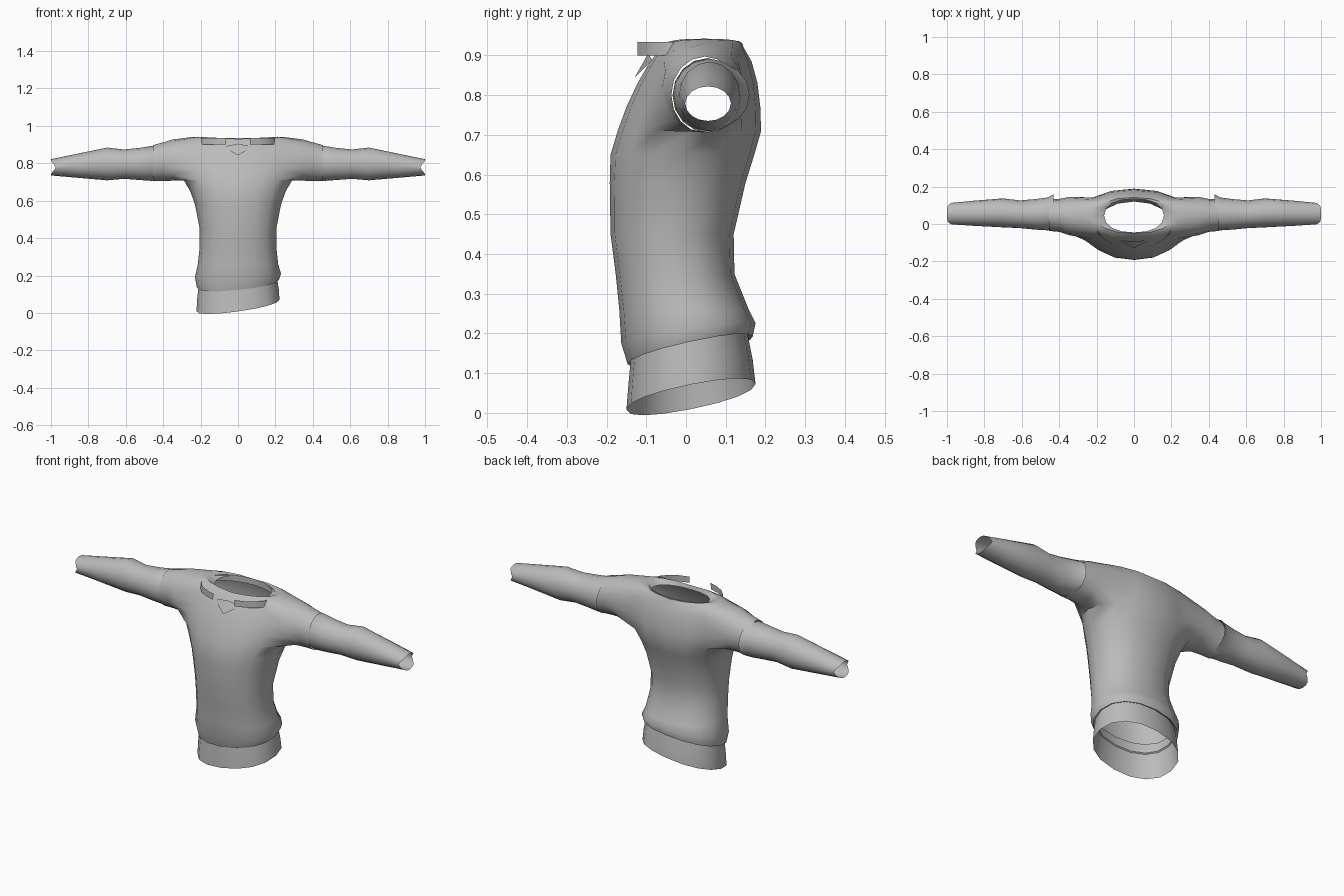
import bpy, bmesh, math
from mathutils import Vector

cube = bpy.data.objects.get("Cube")
if cube:
    bpy.data.objects.remove(cube)

N = 16
cloth = bpy.data.materials.new("grey_cloth")
cloth.use_nodes = True
cloth.diffuse_color = (0.5, 0.5, 0.5, 1)
cloth.node_tree.nodes["Principled BSDF"].inputs["Base Color"].default_value = (0.5, 0.5, 0.5, 1)


def power(v, e):
    return math.copysign(abs(v) ** e, v)


def finish(bm, name):
    bmesh.ops.recalc_face_normals(bm, faces=bm.faces)
    mesh = bpy.data.meshes.new(name)
    bm.to_mesh(mesh)
    bm.free()
    mesh.materials.append(cloth)
    ob = bpy.data.objects.new(name, mesh)
    bpy.context.scene.collection.objects.link(ob)
    bpy.ops.object.select_all(action='DESELECT')
    ob.select_set(True)
    bpy.context.view_layer.objects.active = ob
    bpy.ops.object.shade_smooth_by_angle(angle=math.radians(50))
    return ob


def body_ring(bm, z, half, front, back, tilt_x=0, tilt_y=0, e=0.9):
    """Horizontal ring, first vertex at +x; tilts slope the edge."""
    ring = []
    for i in range(N):
        a = math.tau * i / N
        x = half * power(math.cos(a), e)
        y = (front + back) / 2 + (back - front) / 2 * power(math.sin(a), e)
        ring.append(bm.verts.new((x, y, z + tilt_x * x + tilt_y * y)))
    return ring


def sleeve_ring(bm, side, x, low, high, front, back, notch=0):
    """Ring around the arm at distance x; notch cuts back its front and back."""
    ring = []
    for i in range(N):
        a = math.tau * i / N
        y = (front + back) / 2 + (back - front) / 2 * math.cos(a)
        z = (low + high) / 2 + (high - low) / 2 * math.sin(a)
        ring.append(bm.verts.new((side * (x - notch * abs(math.cos(a)) ** 6), y, z)))
    return ring


def loft(bm, rings, closed=True):
    for a, b in zip(rings, rings[1:]):
        for i in range(len(a) if closed else len(a) - 1):
            j = (i + 1) % len(a)
            bm.faces.new((a[i], a[j], b[j], b[i]))


# Shirt body, with armholes left open in the upper rows
bm = bmesh.new()
rings = [body_ring(bm, *r) for r in (
    (0.165, 0.205, -0.135, 0.155, 0.10, 0.22),
    (0.155, 0.22, -0.147, 0.168, 0.10, 0.22),
    (0.20, 0.23, -0.163, 0.175, 0.04, 0.15),
    (0.26, 0.215, -0.168, 0.158),
    (0.35, 0.205, -0.177, 0.122),
    (0.45, 0.205, -0.19, 0.12),
    (0.58, 0.23, -0.192, 0.15),
    (0.65, 0.255, -0.19, 0.172),
    (0.71, 0.29, -0.172, 0.189),
    (0.77, 0.30, -0.15, 0.187),
    (0.83, 0.30, -0.122, 0.18),
    (0.885, 0.285, -0.09, 0.165),
    (0.93, 0.25, -0.06, 0.145),
    (0.94, 0.21, -0.05, 0.142),
    (0.915, 0.16, -0.045, 0.135, 0, 0.12))]
for v in rings[12]:                      # shoulders rise above the neck front
    v.co.z += 0.02 * abs(v.co.x) / 0.25 - 0.01
for v in rings[13]:
    v.co.z += 0.012 * abs(v.co.x) / 0.21 - 0.01
loft(bm, rings)
ARM_LOW, ARM_HIGH = 8, 12
bm.faces.ensure_lookup_table()
holes = []
for row in range(ARM_LOW, ARM_HIGH):
    for col in (-2, -1, 0, 1, 6, 7, 8, 9):
        holes.append(bm.faces[row * N + col % N])
bmesh.ops.delete(bm, geom=holes, context='FACES')

# Short upper sleeves joined to the armholes
for side, mid in ((1, 0), (-1, 8)):
    first = sleeve_ring(bm, side, 0.345, 0.707, 0.928, -0.06, 0.145)
    cols = [mid + side * k for k in (-2, -1, 0, 1, 2)]
    rim = [rings[r][c % N] for r, c in
           [(10, cols[4]), (11, cols[4]), (12, cols[4]), (12, cols[3]),
            (12, cols[2]), (12, cols[1]), (12, cols[0]), (11, cols[0]),
            (10, cols[0]), (9, cols[0]), (8, cols[0]), (8, cols[1]),
            (8, cols[2]), (8, cols[3]), (8, cols[4]), (9, cols[4])]]
    loft(bm, [rim, first,
              sleeve_ring(bm, side, 0.40, 0.706, 0.912, -0.042, 0.134),
              sleeve_ring(bm, side, 0.455, 0.704, 0.897, -0.037, 0.133)])
loose = [v for v in bm.verts if not v.link_faces]
bmesh.ops.delete(bm, geom=loose, context='VERTS')
finish(bm, "shirt_body")

# Long lower sleeves, flared at the back of the upper edge
for side, label in ((1, "left"), (-1, "right")):
    bm = bmesh.new()
    loft(bm, [sleeve_ring(bm, side, *r) for r in (
        (0.43, 0.715, 0.885, -0.025, 0.16),
        (0.46, 0.706, 0.893, -0.034, 0.142),
        (0.53, 0.711, 0.882, -0.03, 0.133),
        (0.61, 0.717, 0.874, -0.022, 0.126),
        (0.70, 0.709, 0.884, -0.018, 0.137),
        (0.85, 0.722, 0.853, -0.01, 0.125),
        (1.0, 0.735, 0.822, -0.002, 0.113, 0.025))])
    finish(bm, label + "_lower_sleeve")

# Undershirt band below the hem
bm = bmesh.new()
loft(bm, [body_ring(bm, *r) for r in (
    (0.038, 0.222, -0.15, 0.175, 0.14, 0.2),
    (0.10, 0.218, -0.145, 0.168, 0.11, 0.2),
    (0.20, 0.205, -0.135, 0.15, 0.06, 0.15))])
finish(bm, "undershirt_hem")

# Collar strip around the neck, open at the front
bm = bmesh.new()
lower, upper = [], []
for i in range(21):
    a = math.radians(-72 + 324 * i / 20)
    x, y = 0.21 * math.cos(a), 0.003 + 0.132 * math.sin(a)
    lower.append(bm.verts.new((x, y, 0.90)))
    upper.append(bm.verts.new((x * 0.98, y, 0.934)))
loft(bm, [lower, upper], closed=False)
finish(bm, "collar_strip")

# Small pointed flap at the front of the neck
bm = bmesh.new()
points = [Vector(p) for p in ((-0.08, -0.085, 0.888), (0, -0.095, 0.905),
                              (0.08, -0.085, 0.888), (0, -0.13, 0.843))]
left, top, right, tip = [bm.verts.new(p) for p in points]
bm.faces.new((left, tip, top))
bm.faces.new((top, tip, right))
finish(bm, "neck_flap")
